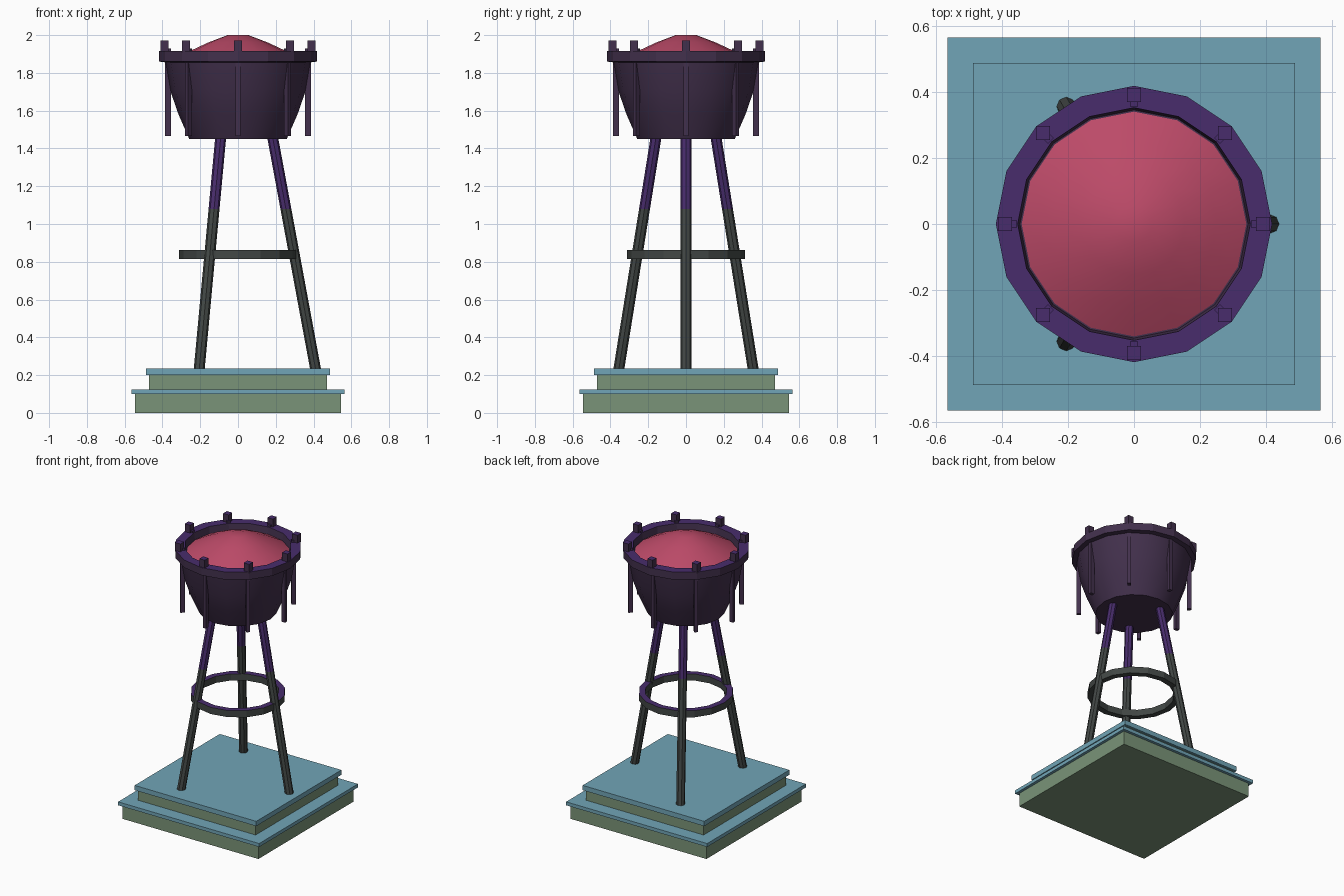
import bpy, bmesh, math
from mathutils import Matrix

if "Cube" in bpy.data.objects:
    bpy.data.objects.remove(bpy.data.objects["Cube"])


def material(name, r, g, b):
    lin = lambda c: (c / 255 / 12.92) if c < 10 else ((c / 255 + 0.055) / 1.055) ** 2.4
    m = bpy.data.materials.new(name)
    m.diffuse_color = (lin(r), lin(g), lin(b), 1)
    m.use_nodes = True
    m.node_tree.nodes["Principled BSDF"].inputs["Base Color"].default_value = m.diffuse_color
    return m


BLUE = material("blue stone", 113, 165, 183)
GREEN = material("green stone", 122, 148, 120)
GREY = material("dark iron", 66, 71, 69)
PLUM = material("dark plum", 66, 48, 76)
VIOLET = material("violet", 72, 44, 108)
PINK = material("pink glow", 188, 74, 104)


def finish(name, bm, mats, rule=None, smooth=False):
    """Turn a bmesh into an object; rule(face) gives the material index."""
    bmesh.ops.recalc_face_normals(bm, faces=bm.faces)
    bm.normal_update()
    for f in bm.faces:
        f.material_index = rule(f) if rule else 0
    me = bpy.data.meshes.new(name)
    bm.to_mesh(me)
    bm.free()
    for m in mats:
        me.materials.append(m)
    ob = bpy.data.objects.new(name, me)
    bpy.context.collection.objects.link(ob)
    if smooth:
        bpy.ops.object.select_all(action='DESELECT')
        ob.select_set(True)
        bpy.context.view_layer.objects.active = ob
        bpy.ops.object.shade_smooth_by_angle(angle=math.radians(32))
    return ob


def loft(name, rings, sides, mats, rule=None, loop=False, smooth=False):
    """Skin horizontal circles (x, y, z, radius); loop joins last to first."""
    bm = bmesh.new()
    vs = [[bm.verts.new((x + r * math.cos(math.tau * i / sides),
                         y + r * math.sin(math.tau * i / sides), z))
           for i in range(sides)] for x, y, z, r in rings]
    pairs = list(zip(vs, vs[1:])) + ([(vs[-1], vs[0])] if loop else [])
    for a, b in pairs:
        for i in range(sides):
            j = (i + 1) % sides
            bm.faces.new((a[i], a[j], b[j], b[i]))
    if not loop:
        bm.faces.new(vs[0])
        bm.faces.new(vs[-1])
    return finish(name, bm, mats, rule, smooth)


def box(name, size, centre, mats, rule=None, turn=0):
    bm = bmesh.new()
    bmesh.ops.create_cube(bm, size=1, matrix=Matrix.Translation(centre)
                          @ Matrix.Rotation(turn, 4, 'Z') @ Matrix.Diagonal((*size, 1)))
    return finish(name, bm, mats, rule)


def slab(name, half, z0, z1, mat):
    return box(name, (2 * half, 2 * half, z1 - z0), (0, 0, (z0 + z1) / 2), [mat])


def up(f):
    return 1 if f.normal.z > 0.5 else 0


# Stepped square base
slab("lower_step", 0.545, 0, 0.1, GREEN)
slab("lower_step_cap", 0.565, 0.1, 0.125, BLUE)
slab("upper_step", 0.47, 0.125, 0.2, GREEN)
slab("upper_step_cap", 0.487, 0.2, 0.235, BLUE)

# Three splayed legs, iron below and plum above
for k in range(3):
    a = math.tau * k / 3
    rings = []
    for z in (0.22, 1.08, 1.48):
        r = 0.41 - 0.225 * (z - 0.235) / 1.215
        rings.append((r * math.cos(a), r * math.sin(a), z, 0.029))
    loft(f"leg_{k + 1}", rings, 8, [GREY, VIOLET],
         lambda f: 1 if f.calc_center_median().z > 1.08 else 0)

# Ring bracing the legs
loft("brace_ring", [(0, 0, z, r) for r, z in
                    ((0.27, 0.815), (0.312, 0.815), (0.312, 0.863), (0.27, 0.863))],
     16, [GREY, VIOLET], up, loop=True)

# Fire bowl, its rim and the glowing dome
loft("bowl", [(0, 0, z, r) for r, z in
              ((0.258, 1.45), (0.315, 1.58), (0.36, 1.71), (0.386, 1.865))],
     16, [PLUM], smooth=True)
loft("rim", [(0, 0, z, r) for r, z in
             ((0.343, 1.85), (0.418, 1.86), (0.418, 1.915), (0.352, 1.915))],
     16, [PLUM, VIOLET], up, loop=True)
loft("glowing_dome", [(0, 0, z, r) for r, z in
                      ((0.34, 1.84), (0.34, 1.868), (0.25, 1.918), (0.155, 1.962), (0.055, 2.0))],
     16, [PINK], smooth=True)

# Eight rim blocks with hanging bars below
for k in range(8):
    a = math.tau * k / 8
    c, s = math.cos(a), math.sin(a)
    box(f"rim_block_{k + 1}", (0.043, 0.043, 0.065), (0.39 * c, 0.39 * s, 1.9395),
        [PLUM, VIOLET], up)
    box(f"hanging_bar_{k + 1}", (0.03, 0.024, 0.465), (0.371 * c, 0.371 * s, 1.6975),
        [PLUM, VIOLET], up, a)
